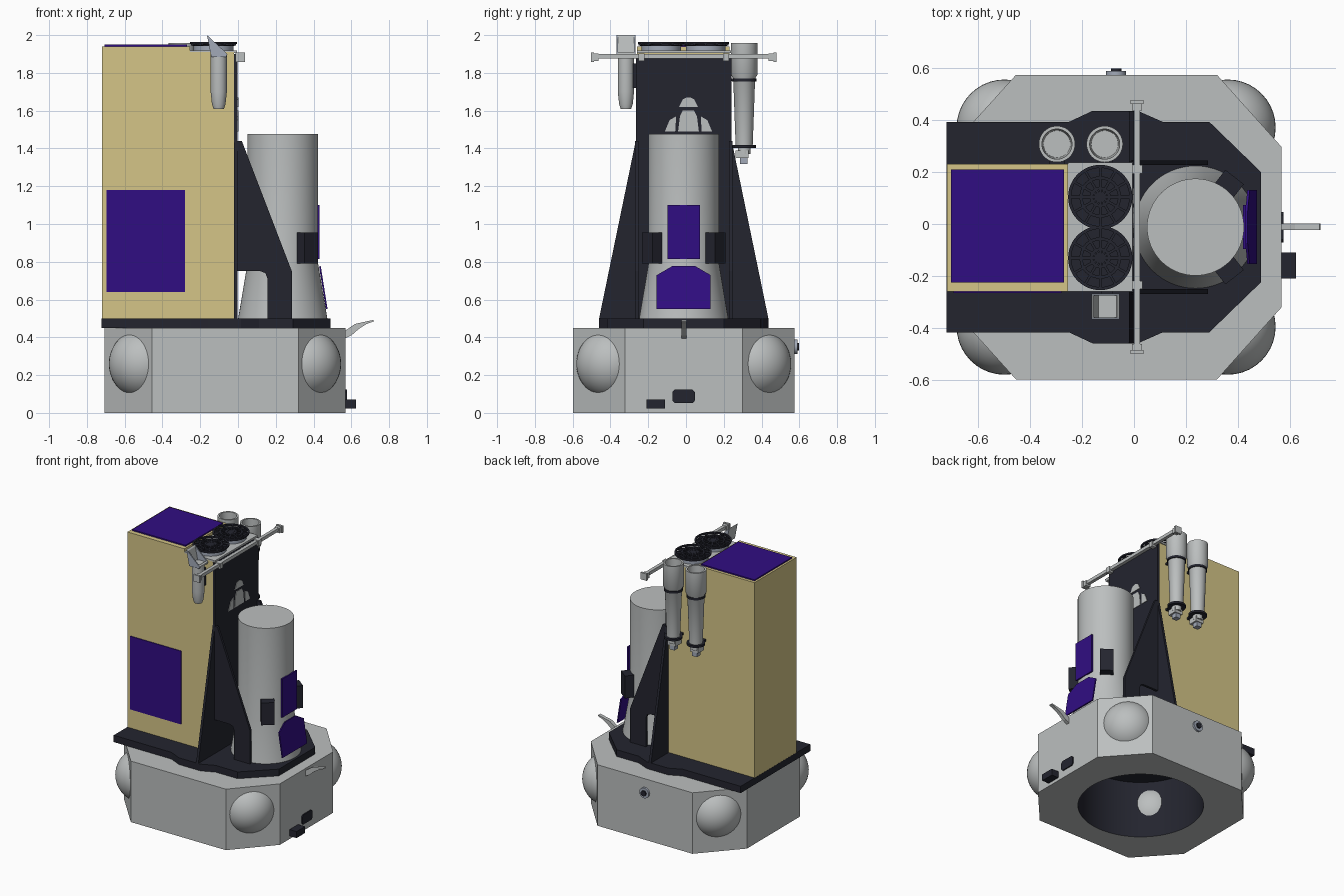
import bpy, bmesh, math
from mathutils import Matrix, Vector

if "Cube" in bpy.data.objects:
    bpy.data.objects.remove(bpy.data.objects["Cube"])

def material(name, rgb):
    m = bpy.data.materials.new(name)
    m.diffuse_color = (*rgb, 1)
    m.use_nodes = True
    m.node_tree.nodes["Principled BSDF"].inputs["Base Color"].default_value = m.diffuse_color
    return m

GREY = material("light_grey", (0.50, 0.52, 0.52))
DARK = material("dark_navy", (0.017, 0.018, 0.028))
GOLD = material("gold_foil", (0.66, 0.56, 0.245))
PURPLE = material("purple_panel", (0.03, 0.004, 0.225))
BLUE = material("blue_grey", (0.36, 0.40, 0.48))
YC = -0.012          # symmetry plane of the model
BX = -0.069          # bus centre in x
TX = 0.237           # telescope centre in x

def finish(bm, name, mat, smooth=False, matrix=None):
    bmesh.ops.remove_doubles(bm, verts=bm.verts, dist=1e-5)
    bmesh.ops.recalc_face_normals(bm, faces=bm.faces)
    if matrix:
        bm.transform(matrix)
    me = bpy.data.meshes.new(name)
    bm.to_mesh(me)
    bm.free()
    ob = bpy.data.objects.new(name, me)
    bpy.context.collection.objects.link(ob)
    me.materials.append(mat)
    if smooth:
        bpy.ops.object.select_all(action='DESELECT')
        ob.select_set(True)
        bpy.context.view_layer.objects.active = ob
        bpy.ops.object.shade_smooth_by_angle(angle=math.radians(35))
    return ob

def prism(name, pts, axis, lo, hi, mat, matrix=None):
    """Extrude a 2D outline along an axis from lo to hi."""
    put = {'x': lambda a, b, d: (d, a, b), 'y': lambda a, b, d: (a, d, b),
           'z': lambda a, b, d: (a, b, d)}[axis]
    bm = bmesh.new()
    face = bm.faces.new([bm.verts.new(put(a, b, lo)) for a, b in pts])
    r = bmesh.ops.extrude_face_region(bm, geom=[face])
    verts = [v for v in r['geom'] if isinstance(v, bmesh.types.BMVert)]
    bmesh.ops.translate(bm, verts=verts, vec=Vector(put(0, 0, hi - lo)))
    return finish(bm, name, mat, matrix=matrix)

def box(name, x, y, z, mat, matrix=None):
    return prism(name, [(x[0], y[0]), (x[1], y[0]), (x[1], y[1]), (x[0], y[1])],
                 'z', z[0], z[1], mat, matrix)

def lathe(name, profile, loc, mat, n=48, rot=None):
    """Spin an (r, z) profile round the vertical axis."""
    bm = bmesh.new()
    vs = [bm.verts.new((r, 0, z)) for r, z in profile]
    es = [bm.edges.new(p) for p in zip(vs, vs[1:])]
    bmesh.ops.spin(bm, geom=vs + es, cent=(0, 0, 0), axis=(0, 0, 1),
                   angle=2 * math.pi, steps=n)
    return finish(bm, name, mat, True, Matrix.Translation(loc) @ (rot or Matrix()))

def disc(name, r, lo, hi, loc, mat, n=48, rot=None):
    return lathe(name, [(0, lo), (r, lo), (r, hi), (0, hi)], loc, mat, n, rot)

def ring(name, r0, r1, lo, hi, loc, mat, n=48):
    return lathe(name, [(r0, lo), (r1, lo), (r1, hi), (r0, hi), (r0, lo)], loc, mat, n)

def mirrored(pts):
    """Complete a half outline (y above the symmetry plane)."""
    return pts + [(a, 2 * YC - b) for a, b in reversed(pts)]

# --- bus: octagonal body with a round bore from below
bus = prism("bus_body", mirrored([(-0.706, 0.298), (-0.455, 0.575), (0.32, 0.575),
                                  (0.568, 0.298)]), 'z', 0, 0.45, GREY)
cutter = disc("bore_cutter", 0.42, -0.1, 0.42, (BX, YC, 0), DARK, 64)
cutter.hide_render = True
mod = bus.modifiers.new("bore", 'BOOLEAN')
mod.operation, mod.object, mod.solver = 'DIFFERENCE', cutter, 'EXACT'
bpy.context.view_layer.objects.active = bus
bpy.ops.object.modifier_apply(modifier="bore")
bpy.data.objects.remove(cutter)
bus.data.materials.clear()
for m in (GREY, DARK):
    bus.data.materials.append(m)
for p in bus.data.polygons:   # faces inside the bore are dark
    inside = all(math.hypot(bus.data.vertices[i].co.x - BX,
                            bus.data.vertices[i].co.y - YC) < 0.43 for i in p.vertices)
    p.material_index = int(inside)

# --- spherical tanks bulging from the four corners
for sx in (-1, 1):
    for sy in (-1, 1):
        bm = bmesh.new()
        bmesh.ops.create_uvsphere(bm, u_segments=40, v_segments=24, radius=0.185)
        finish(bm, "corner_tank", GREY, True,
               Matrix.Translation((BX + sx * 0.43, YC + sy * 0.384, 0.26)))

# --- deck plate
prism("deck_plate", mirrored([(-0.722, 0.394), (-0.25, 0.394), (-0.16, 0.436), (0.015, 0.436),
                              (0.11, 0.394), (0.29, 0.394), (0.49, 0.2)]), 'z', 0.45, 0.5, DARK)

# --- foil box with a lower step at the antenna end
Y0, Y1 = -0.26, 0.231
prism("foil_box", [(-0.721, 0.5), (-0.02, 0.5), (-0.02, 1.91), (-0.255, 1.91),
                   (-0.255, 1.94), (-0.721, 1.94)], 'y', Y0, Y1, GOLD)
box("antenna_base", (-0.255, -0.006), (Y0, 0.238), (1.905, 1.918), GREY)
box("front_solar_panel", (-0.695, -0.28), (Y0 - 0.006, Y0), (0.64, 1.18), PURPLE)
box("top_solar_panel", (-0.706, -0.27), (-0.226, 0.21), (1.94, 1.949), PURPLE)

# --- bulkhead with flared lower wings, and side brackets with a leg cutout
half = [(0.436, 0.5), (0.24, 1.45), (0.24, 1.9)]
prism("bulkhead", half + [(2 * YC - a, b) for a, b in reversed(half)], 'x', -0.02, -0.002, DARK)
for y in (0.236, -0.26):
    prism("side_bracket", [(-0.01, 1.44), (0.02, 1.44), (0.285, 0.75), (0.285, 0.5), (0.155, 0.5),
                           (0.155, 0.715), (0.145, 0.74), (0.12, 0.75), (-0.01, 0.75)],
          'y', y - 0.009, y + 0.009, DARK)

# --- pale window patches on the bulkhead
patches = [[(-0.05, 1.62), (0.05, 1.62), (0.03, 1.66), (0.01, 1.67), (-0.01, 1.67), (-0.03, 1.66)],
           [(-0.055, 1.49), (0.055, 1.49), (0.045, 1.57), (0.03, 1.6), (-0.03, 1.6), (-0.045, 1.57)],
           [(0.07, 1.49), (0.125, 1.49), (0.1, 1.55), (0.065, 1.57)],
           [(-0.07, 1.49), (-0.125, 1.49), (-0.1, 1.55), (-0.065, 1.57)]]
for pts in patches:
    prism("bulkhead_patch", [(a + 0.013, b) for a, b in pts], 'x', -0.003, 0.002, GREY)

# --- telescope: flared skirt and straight tube
lathe("telescope_tube", [(0, 0.5), (0.236, 0.5), (0.187, 0.79), (0.187, 1.477), (0, 1.477)],
      (TX, YC, 0), GREY, 64)
for s in (-1, 1):
    m = Matrix.Translation((TX, YC, 0)) @ Matrix.Rotation(s * math.radians(52), 4, 'Z')
    box("tube_electronics", (0.17, 0.245), (-0.045, 0.045), (0.79, 0.955), DARK, m)
box("tube_upper_panel", (0.42, 0.431), (-0.097, 0.073), (0.815, 1.1), PURPLE)
tilt = Matrix.Translation((0.466, YC, 0.55)) @ Matrix.Rotation(math.radians(-9), 4, 'Y')
prism("tube_lower_panel", [(-0.143, 0), (0.143, 0), (0.143, 0.18), (0.062, 0.228),
                           (-0.062, 0.228), (-0.143, 0.18)], 'x', -0.001, 0.008, PURPLE, tilt)

# --- twin grille antennas on top
for y in (0.104, -0.131):
    loc = (-0.13, y, 0)
    disc("antenna_can", 0.105, 1.918, 1.942, loc, BLUE)
    disc("antenna_backing", 0.112, 1.942, 1.948, loc, DARK)
    for r in (0.04, 0.08, 0.124):
        ring("grille_ring", r - 0.012, r, 1.952, 1.963, loc, DARK)
    for k in range(6):
        m = Matrix.Translation(loc) @ Matrix.Rotation(k * math.pi / 6, 4, 'Z')
        box("grille_spoke", (-0.12, 0.12), (-0.005, 0.005), (1.946, 1.962), DARK, m)

# --- cross boom with end blocks and clamps
box("cross_boom", (0, 0.024), (-0.49, 0.47), (1.876, 1.9), GREY)
for s in (-1, 1):
    for d, w, h in ((0.482, 0.008, 0.025), (0.462, 0.012, 0.019), (0.223, 0.016, 0.02)):
        y = YC + s * d
        box("boom_block", (0.012 - h, 0.012 + h), (y - w, y + w), (1.883 - h, 1.883 + h), GREY)

# --- two star cameras on the rear side
for x in (-0.297, -0.113):
    loc = (x, 0.308, 0)
    lathe("camera_baffle", [(0, 1.41), (0.045, 1.41), (0.058, 1.77), (0.07, 1.79), (0.07, 1.957),
                            (0.058, 1.957), (0.052, 1.8), (0, 1.8)], loc, GREY)
    ring("baffle_band", 0.05, 0.064, 1.755, 1.771, loc, DARK)
    disc("camera_flange", 0.062, 1.403, 1.418, loc, DARK)
    for z in (1.403, 1.756):
        box("camera_bracket", (x - 0.03, x + 0.03), (0.225, 0.27), (z, z + 0.014), DARK)
    disc("camera_neck", 0.034, 1.37, 1.41, loc, GREY, 24)
    box("camera_head", (x - 0.032, x + 0.032), (0.262, 0.33), (1.35, 1.39), GREY)
    box("camera_connector", (x - 0.02, x + 0.02), (0.285, 0.325), (1.318, 1.352), BLUE)

# --- sun sensor tube with slanted square hood on the front side
sx, sy = -0.102, -0.318
lathe("sensor_tube", [(0, 1.61), (0.028, 1.61), (0.036, 1.635), (0.043, 1.7), (0.043, 1.9), (0, 1.9)],
      (sx, sy, 0), GREY, 32)
hood = [(-0.142, 1.885), (-0.062, 1.885), (-0.056, 1.9), (-0.164, 2.0)]
for y in (sy - 0.05, sy + 0.042):
    prism("hood_side", hood, 'y', y, y + 0.008, BLUE)
prism("hood_back", [(-0.142, 1.885), (-0.134, 1.885), (-0.155, 1.99), (-0.164, 2.0)], 'y',
      sy - 0.05, sy + 0.05, GREY)
prism("hood_lip", [(-0.07, 1.885), (-0.062, 1.885), (-0.056, 1.9), (-0.066, 1.908)], 'y',
      sy - 0.05, sy + 0.05, GREY)
box("hood_floor", (-0.14, -0.064), (sy - 0.045, sy + 0.045), (1.885, 1.895), GREY)
box("sensor_mount", (-0.125, -0.08), (sy + 0.03, Y0), (1.72, 1.85), DARK)

# --- small fittings on the bus
prism("hook_antenna", [(0.56, 0.39), (0.6, 0.41), (0.64, 0.445), (0.68, 0.47), (0.719, 0.485),
                       (0.716, 0.492), (0.66, 0.48), (0.62, 0.471), (0.56, 0.43)],
      'y', -0.024, 0.002, GREY)
box("bus_connector", (0.56, 0.625), (-0.21, -0.11), (0.022, 0.07), DARK)
prism("bus_port", [(-0.072, 0.065), (-0.06, 0.052), (0.035, 0.052), (0.047, 0.065), (0.047, 0.11),
                   (0.035, 0.123), (-0.06, 0.123), (-0.072, 0.11)], 'x', 0.56, 0.576, DARK)
back = Matrix.Rotation(math.radians(-90), 4, 'X')
disc("fill_valve", 0.038, -0.01, 0.014, (BX, 0.575, 0.35), BLUE, 32, back)
disc("fill_valve_cap", 0.02, 0, 0.024, (BX, 0.575, 0.35), DARK, 24, back)
